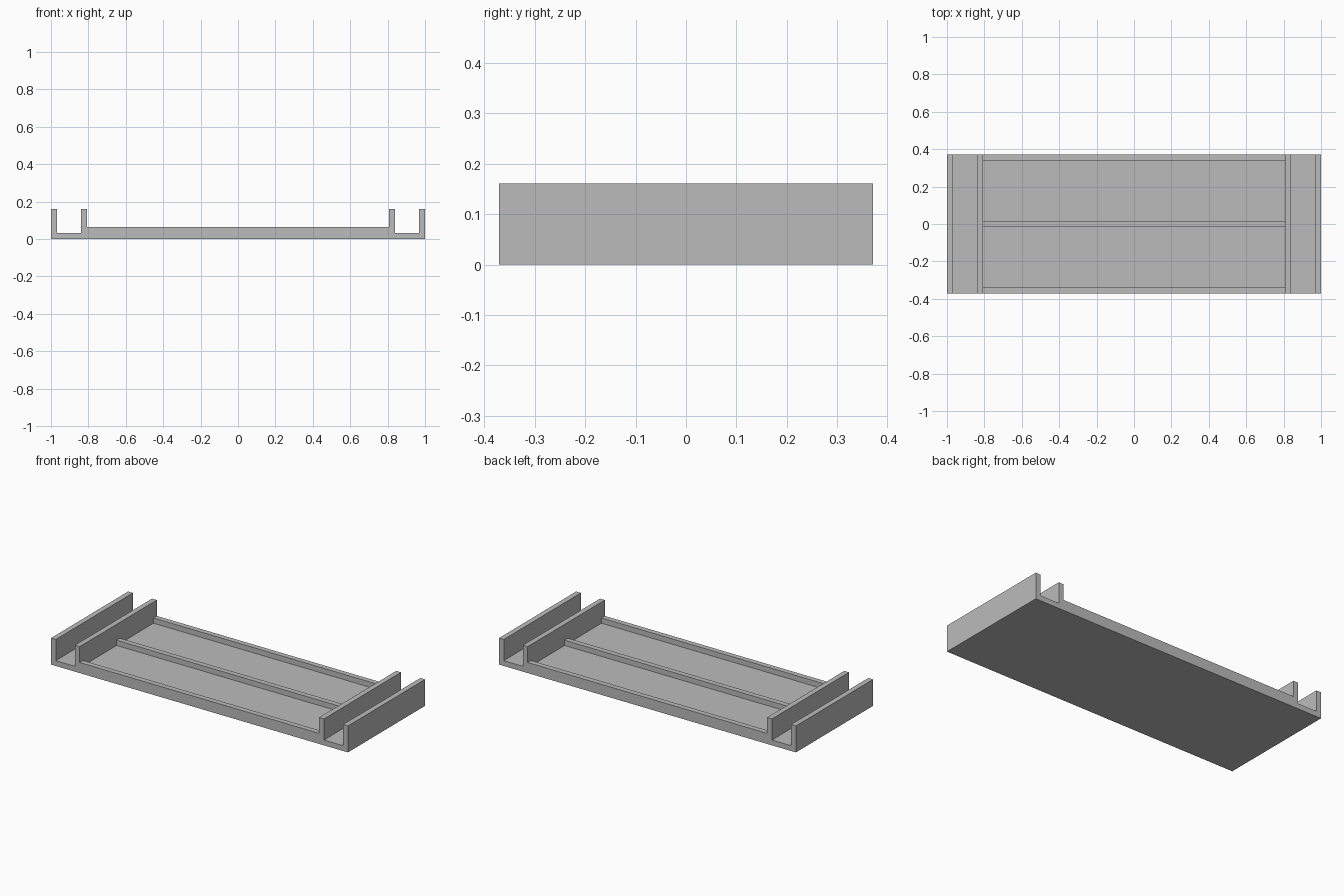
import bpy
import bmesh

cube = bpy.data.objects.get("Cube")
if cube:
    bpy.data.objects.remove(cube, do_unlink=True)

U = 2 / 62                 # wall thickness, the module of the whole tray
HALF_X, HALF_Y = 31 * U, 11.5 * U
WALL_TOP, RIB_TOP = 5 * U, 2 * U
INNER = 25 * U             # inward face of the inner walls

grey = bpy.data.materials.new("plain grey")
grey.use_nodes = True
colour = (0.5, 0.5, 0.5, 1)
grey.diffuse_color = colour
grey.node_tree.nodes["Principled BSDF"].inputs["Base Color"].default_value = colour


def extrude_profile(name, points, axis, start, end):
    """Extrude a closed profile along x (profile in y, z) or y (profile in x, z)."""
    bm = bmesh.new()
    place = (lambda a, b: (start, a, b)) if axis == "x" else (lambda a, b: (a, start, b))
    face = bm.faces.new([bm.verts.new(place(a, b)) for a, b in points])
    result = bmesh.ops.extrude_face_region(bm, geom=[face])
    verts = [v for v in result["geom"] if isinstance(v, bmesh.types.BMVert)]
    length = end - start
    bmesh.ops.translate(bm, verts=verts, vec=(length, 0, 0) if axis == "x" else (0, length, 0))
    bmesh.ops.recalc_face_normals(bm, faces=bm.faces)
    mesh = bpy.data.meshes.new(name)
    bm.to_mesh(mesh)
    bm.free()
    mesh.materials.append(grey)
    obj = bpy.data.objects.new(name, mesh)
    bpy.context.collection.objects.link(obj)
    return obj


# Base plate with a pair of upright walls at each end
right_half = [(INNER, U), (INNER, WALL_TOP), (INNER + U, WALL_TOP), (INNER + U, U),
              (HALF_X - U, U), (HALF_X - U, WALL_TOP), (HALF_X, WALL_TOP), (HALF_X, 0)]
left_half = [(-x, z) for x, z in reversed(right_half)]
extrude_profile("base_and_end_walls", right_half + left_half, "y", -HALF_Y, HALF_Y)

# Low ribs along the front edge, middle and back edge
for name, y in (("front_rib", -HALF_Y + U / 2), ("middle_rib", 0), ("back_rib", HALF_Y - U / 2)):
    section = [(y - U / 2, U), (y + U / 2, U), (y + U / 2, RIB_TOP), (y - U / 2, RIB_TOP)]
    extrude_profile(name, section, "x", -INNER, INNER)
